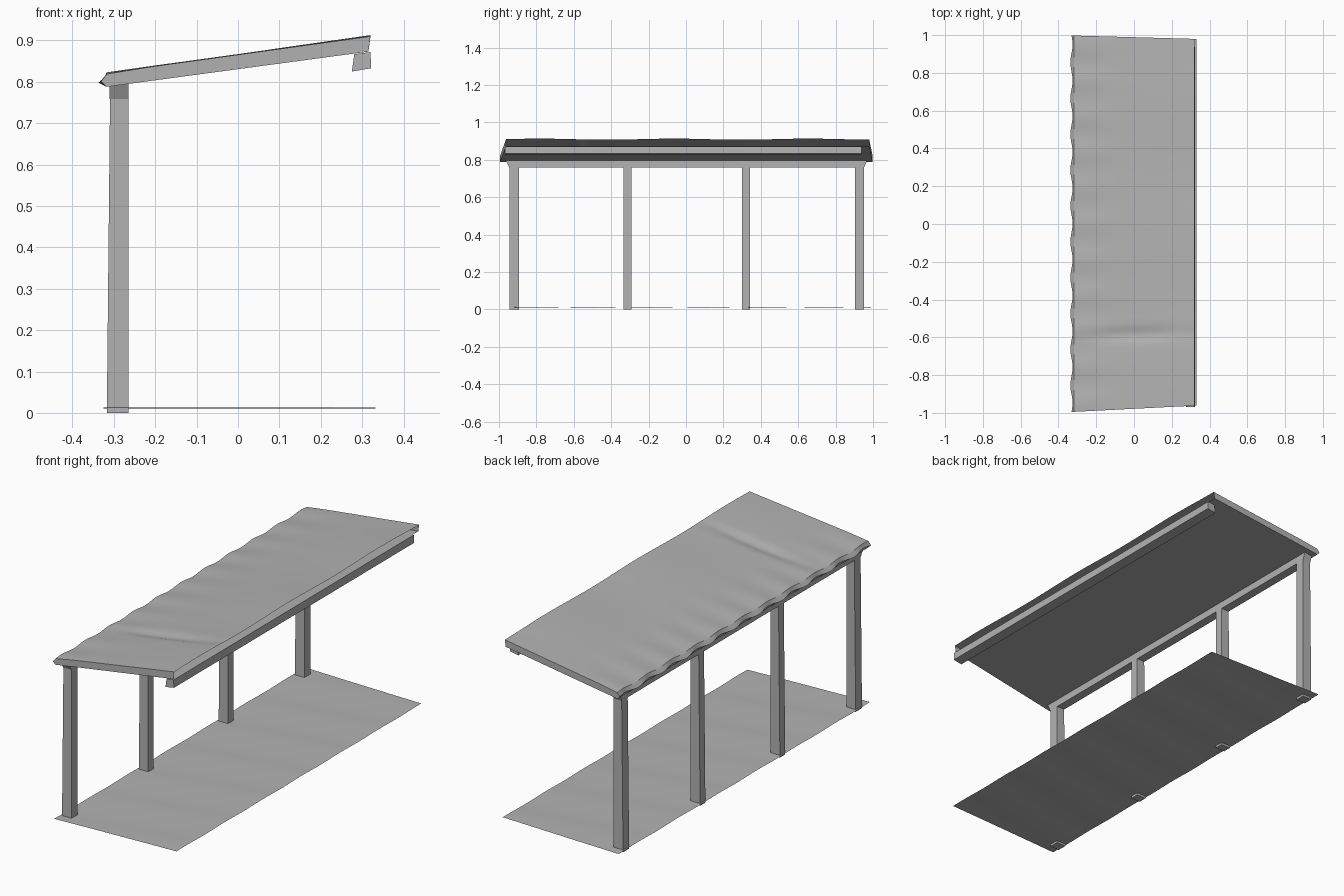
import bpy, bmesh, math

cube = bpy.data.objects.get("Cube")
if cube:
    bpy.data.objects.remove(cube, do_unlink=True)

grey = bpy.data.materials.new("plain grey")
grey.use_nodes = True
GREY = (0.45, 0.45, 0.45, 1)
grey.diffuse_color = GREY
grey.node_tree.nodes["Principled BSDF"].inputs["Base Color"].default_value = GREY


def finish(name, bm, smooth=False):
    bmesh.ops.remove_doubles(bm, verts=bm.verts, dist=0.0001)
    mesh = bpy.data.meshes.new(name)
    bm.to_mesh(mesh)
    bm.free()
    mesh.materials.append(grey)
    obj = bpy.data.objects.new(name, mesh)
    bpy.context.collection.objects.link(obj)
    if smooth:
        bpy.ops.object.select_all(action='DESELECT')
        obj.select_set(True)
        bpy.context.view_layer.objects.active = obj
        bpy.ops.object.shade_smooth_by_angle(angle=math.radians(30))
    return obj


def loft(name, rings, closed=True, caps=True, smooth=False):
    """Skin a list of cross-sections, each a list of points."""
    bm = bmesh.new()
    rows = [[bm.verts.new(p) for p in ring] for ring in rings]
    n = len(rows[0])
    for a, b in zip(rows, rows[1:]):
        for i in range(n if closed else n - 1):
            j = (i + 1) % n
            bm.faces.new((a[i], a[j], b[j], b[i]))
    if caps:
        bm.faces.new(rows[0][::-1])
        bm.faces.new(rows[-1])
    if closed and caps:
        bmesh.ops.recalc_face_normals(bm, faces=bm.faces)
    return finish(name, bm, smooth)


def along_y(x, t):
    """The sheets narrow slightly towards +x."""
    s = (x + 0.33) / 0.65
    lo, hi = -0.995 + 0.033 * s, 0.998 - 0.018 * s
    return lo + (hi - lo) * t


def wave(t):
    return math.sin(t * math.tau * 10.5)


# Roof: hollow shell, scalloped along the low side, open along the high side
STEPS = 126


def roof_ring(t):
    w = wave(t)
    dent = 0.012 * math.exp(-((t - 0.2) / 0.018) ** 2)
    swell = 0.003 * math.sin(t * 17)
    pts = [(0.320, 0.910 + swell)]
    for k in range(1, 6):
        f = k / 6
        bump = 0.004 * w * max(0, f - 0.5)
        pts.append((0.320 - 0.635 * f, 0.910 - 0.088 * f + swell * (1 - f)
                    + bump - dent * math.sin(math.pi * f)))
    pts += [(-0.317, 0.819 + 0.004 * w), (-0.331 + 0.006 * w, 0.801 + 0.003 * w),
            (-0.318, 0.788), (0.315, 0.873)]
    return [(x, along_y(x, t), z) for x, z in pts]


rings = [roof_ring(i / STEPS) for i in range(STEPS + 1)]
loft("roof_shell", rings, closed=False, smooth=True)

# Floor sheet, gently uneven
COLS = 6


def floor_row(t):
    row = []
    for k in range(COLS + 1):
        x = 0.332 - 0.657 * k / COLS
        z = 0.012 + 0.0012 * math.sin(t * 40 + k * 0.4)
        row.append((x, along_y(x, t), z))
    return row


loft("floor_sheet", [floor_row(i / 80) for i in range(81)],
     closed=False, caps=False, smooth=True)


def rect(x0, x1, y0, y1, z):
    return [(x0, y0, z), (x1, y0, z), (x1, y1, z), (x0, y1, z)]


# Posts along the low side
for number, (y, half) in enumerate([(-0.918, 0.025), (-0.313, 0.021),
                                    (0.32, 0.021), (0.928, 0.024)], 1):
    loft(f"post_{number}", [rect(-0.317, -0.265, y - half, y + half, 0.0),
                            rect(-0.309, -0.265, y - half, y + half, 0.79)])

# Beam resting on the posts
loft("post_beam", [rect(-0.310, -0.265, -0.945, 0.952, 0.758),
                   rect(-0.310, -0.265, -0.965, 0.968, 0.797)])

# Rail under the high side
profile = [(0.275, 0.825), (0.322, 0.833), (0.320, 0.872), (0.281, 0.867)]
loft("high_side_rail", [[(x, y, z) for x, z in profile] for y in (-0.968, 0.938)])
